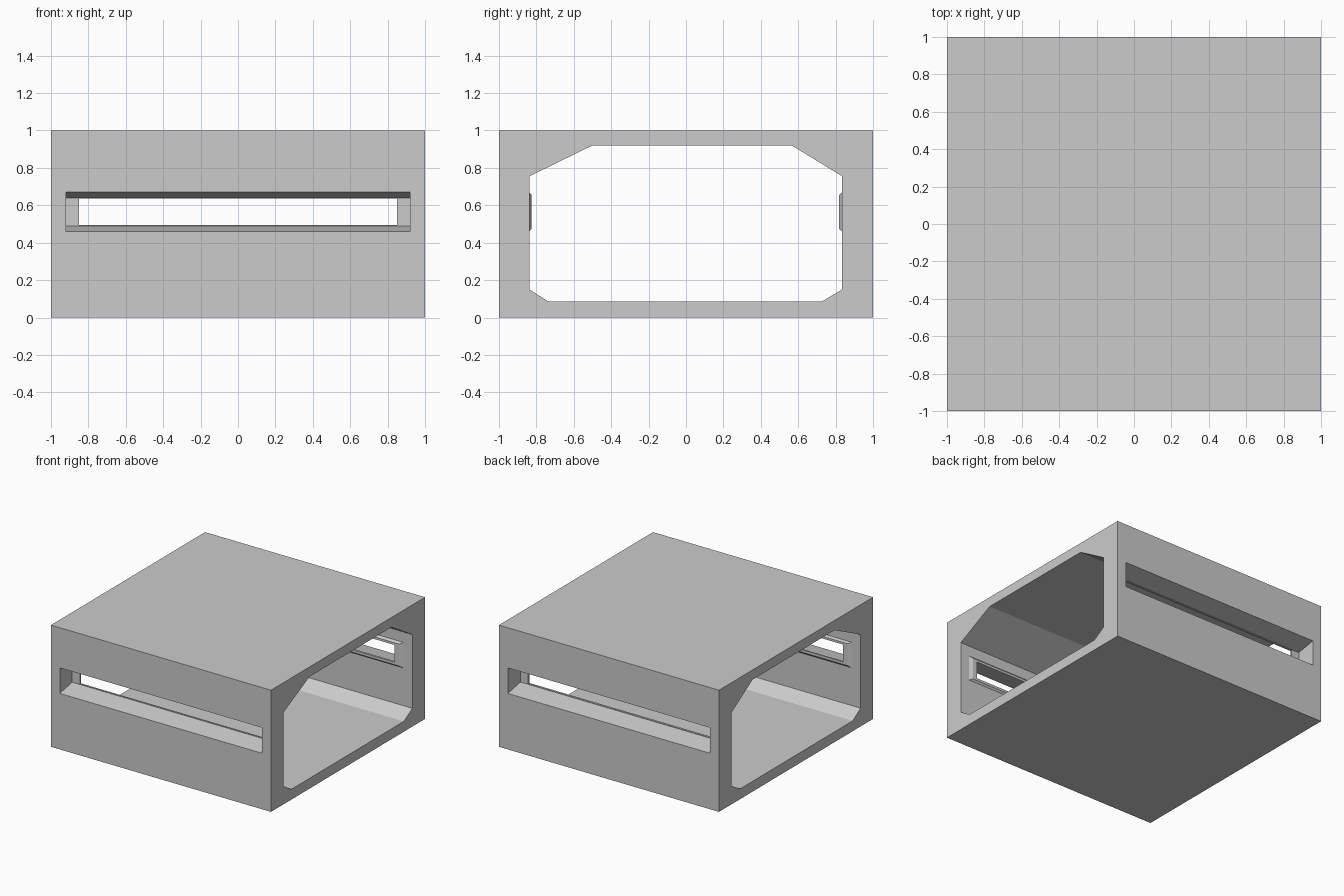
import bpy, bmesh

if "Cube" in bpy.data.objects:
    bpy.data.objects.remove(bpy.data.objects["Cube"])


def loft(name, loops, closed=False):
    """Skin a sequence of matching point loops; cap the ends or close into a ring."""
    bm = bmesh.new()
    rows = [[bm.verts.new(p) for p in loop] for loop in loops]
    pairs = list(zip(rows, rows[1:]))
    if closed:
        pairs.append((rows[-1], rows[0]))
    else:
        bm.faces.new(rows[0])
        bm.faces.new(rows[-1])
    n = len(rows[0])
    for a, b in pairs:
        for i in range(n):
            j = (i + 1) % n
            bm.faces.new((a[i], a[j], b[j], b[i]))
    bmesh.ops.recalc_face_normals(bm, faces=bm.faces[:])
    mesh = bpy.data.meshes.new(name)
    bm.to_mesh(mesh)
    bm.free()
    obj = bpy.data.objects.new(name, mesh)
    bpy.context.collection.objects.link(obj)
    return obj


def rect(x, y, z0, z1):
    return [(-x, y, z0), (x, y, z0), (x, y, z1), (-x, y, z1)]


def cut(target, cutter):
    mod = target.modifiers.new("cut", 'BOOLEAN')
    mod.operation = 'DIFFERENCE'
    mod.solver = 'EXACT'
    mod.object = cutter
    bpy.context.view_layer.objects.active = target
    bpy.ops.object.modifier_apply(modifier=mod.name)
    bpy.data.objects.remove(cutter, do_unlink=True)


# Outer block
shell = loft("bunker_shell", [rect(1, -1, 0, 1), rect(1, 1, 0, 1)])

# Chamfered passage running through along x
profile = [(-0.838, 0.15), (-0.735, 0.085), (0.725, 0.085), (0.835, 0.15),
           (0.835, 0.755), (0.565, 0.92), (-0.50, 0.92), (-0.838, 0.755)]
cut(shell, loft("passage_cutter", [[(x, y, z) for y, z in profile] for x in (-1.2, 1.2)]))

# Tapered viewing slots and their inner frames, front and back
for side, name, wall, face in ((-1, "front", 0.838, 0.826), (1, "back", 0.835, 0.818)):
    loops = []
    for depth in (1.05, 0.78):
        t = 0.03 * (1 - depth) / (1 - wall)
        loops.append(rect(0.92, side * depth, 0.46 + t, 0.67 - t))
    cut(shell, loft(name + "_slot_cutter", loops))
    loft(name + "_slot_frame", [
        rect(0.92, side * wall, 0.46, 0.67),
        rect(0.89, side * face, 0.475, 0.655),
        rect(0.85, side * face, 0.495, 0.637),
        rect(0.85, side * wall, 0.495, 0.637)], closed=True)
